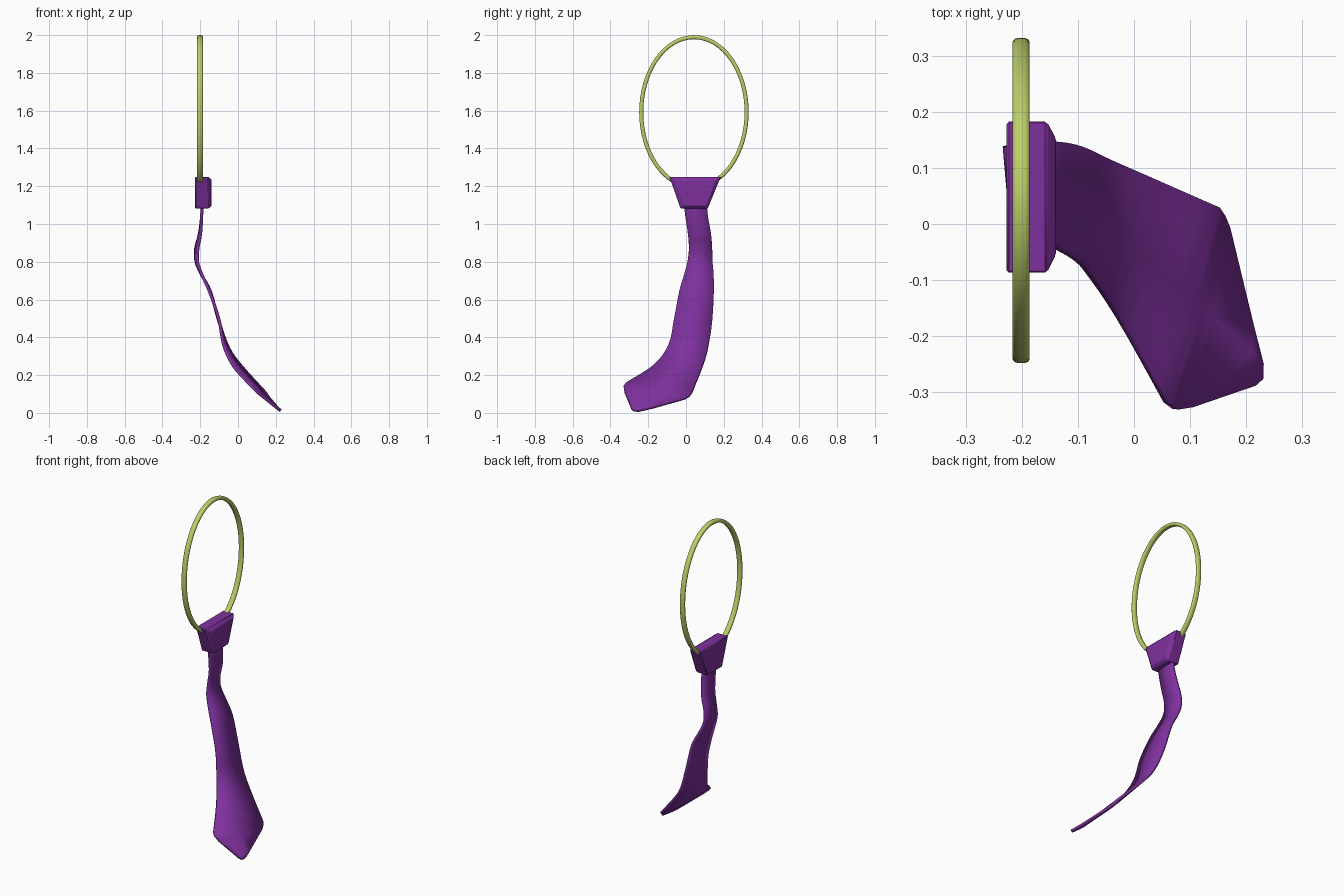
import bpy, bmesh, math
from mathutils import Vector

if "Cube" in bpy.data.objects:
    bpy.data.objects.remove(bpy.data.objects["Cube"])


def material(name, rgb):
    m = bpy.data.materials.new(name)
    m.diffuse_color = (*rgb, 1)
    m.use_nodes = True
    m.node_tree.nodes["Principled BSDF"].inputs["Base Color"].default_value = m.diffuse_color
    return m


PURPLE = material("purple_cloth", (0.21, 0.03, 0.34))
LIME = material("lime_band", (0.50, 0.62, 0.14))


def make_object(name, verts, faces, mat, angle):
    mesh = bpy.data.meshes.new(name)
    mesh.from_pydata([tuple(v) for v in verts], [], faces)
    bm = bmesh.new()
    bm.from_mesh(mesh)
    bmesh.ops.recalc_face_normals(bm, faces=bm.faces)
    bm.to_mesh(mesh)
    bm.free()
    mesh.materials.append(mat)
    ob = bpy.data.objects.new(name, mesh)
    bpy.context.collection.objects.link(ob)
    bpy.ops.object.select_all(action='DESELECT')
    ob.select_set(True)
    bpy.context.view_layer.objects.active = ob
    bpy.ops.object.shade_smooth_by_angle(angle=math.radians(angle))
    return ob


# Neck ring: rounded section swept round an upright ellipse
N, S = 64, 12
verts, faces = [], []
for i in range(N):
    a = math.tau * i / N
    for j in range(S):
        b = math.tau * (j + 0.5) / S
        c, s = math.cos(b), math.sin(b)
        r = 0.011 * math.copysign(abs(c) ** 0.7, c)
        x = 0.0155 * math.copysign(abs(s) ** 0.7, s)
        verts.append((-0.201 + x, 0.042 + (0.279 + r) * math.cos(a),
                      1.592 + (0.397 + r) * math.sin(a)))
        ni, nj = (i + 1) % N, (j + 1) % S
        faces.append((i * S + j, ni * S + j, ni * S + nj, i * S + nj))
make_object("neck_ring", verts, faces, LIME, 40)

# Knot: tapered block with a chamfered front panel
# each section: x, top y range, top z, bottom y range, bottom z
sections = [
    (-0.227, -0.088, 0.184, 1.25, -0.029, 0.115, 1.082),
    (-0.155, -0.088, 0.184, 1.25, -0.029, 0.115, 1.082),
    (-0.139, -0.056, 0.154, 1.232, -0.012, 0.108, 1.097),
]
verts, faces = [], []
for x, ta, tb, tz, ba, bb, bz in sections:
    verts += [(x, ta, tz), (x, tb, tz), (x, bb, bz), (x, ba, bz)]
for k in (0, 4):
    for j in range(4):
        n = (j + 1) % 4
        faces.append((k + j, k + n, k + 4 + n, k + 4 + j))
faces += [(0, 1, 2, 3), (8, 9, 10, 11)]
knot = make_object("knot", verts, faces, PURPLE, 20)
bev = knot.modifiers.new("soft_edges", 'BEVEL')
bev.width = 0.004

# Blade: ribbon between two edge curves, widening and swinging forward
left = [(-0.192, -0.012, 1.13), (-0.192, -0.005, 1.05), (-0.198, 0.010, 0.95),
        (-0.212, 0.016, 0.87), (-0.214, 0.008, 0.80), (-0.190, -0.010, 0.73),
        (-0.150, -0.036, 0.64), (-0.102, -0.063, 0.50), (-0.076, -0.092, 0.36),
        (-0.025, -0.170, 0.25), (0.058, -0.318, 0.155)]
right = [(-0.192, 0.110, 1.13), (-0.192, 0.115, 1.05), (-0.204, 0.132, 0.95),
         (-0.224, 0.138, 0.87), (-0.222, 0.140, 0.80), (-0.192, 0.146, 0.73),
         (-0.145, 0.147, 0.64), (-0.100, 0.138, 0.48), (-0.048, 0.115, 0.34),
         (0.020, 0.086, 0.245), (0.147, 0.030, 0.105)]


def smooth_path(points, steps=4):
    p = [Vector(q) for q in points]
    p = [2 * p[0] - p[1]] + p + [2 * p[-1] - p[-2]]
    out = []
    for i in range(1, len(p) - 2):
        a, b, c, d = p[i - 1:i + 3]
        for k in range(steps):
            t = k / steps
            out.append(0.5 * (2 * b + (c - a) * t + (2 * a - 5 * b + 4 * c - d) * t * t
                              + (3 * b - a - 3 * c + d) * t ** 3))
    return out + [p[-2]]


# rounded corners and pointed tip finish the two edges
lp = smooth_path(left) + [Vector(v) for v in
                          ((0.074, -0.330, 0.138), (0.100, -0.326, 0.112),
                           (0.212, -0.288, 0.022), (0.226, -0.276, 0.014))]
rp = smooth_path(right) + [Vector(v) for v in
                           ((0.157, 0.015, 0.088), (0.166, -0.006, 0.076),
                            (0.206, -0.170, 0.030), (0.226, -0.250, 0.011))]
verts, faces = [], []
for a, b in zip(lp, rp):
    verts += [a, a.lerp(b, 0.5), b]
for i in range(len(lp) - 1):
    for j in range(2):
        k = i * 3 + j
        faces.append((k, k + 1, k + 4, k + 3))
blade = make_object("tie_blade", verts, faces, PURPLE, 40)
sol = blade.modifiers.new("cloth_thickness", 'SOLIDIFY')
sol.thickness = 0.016
sol.offset = 0
